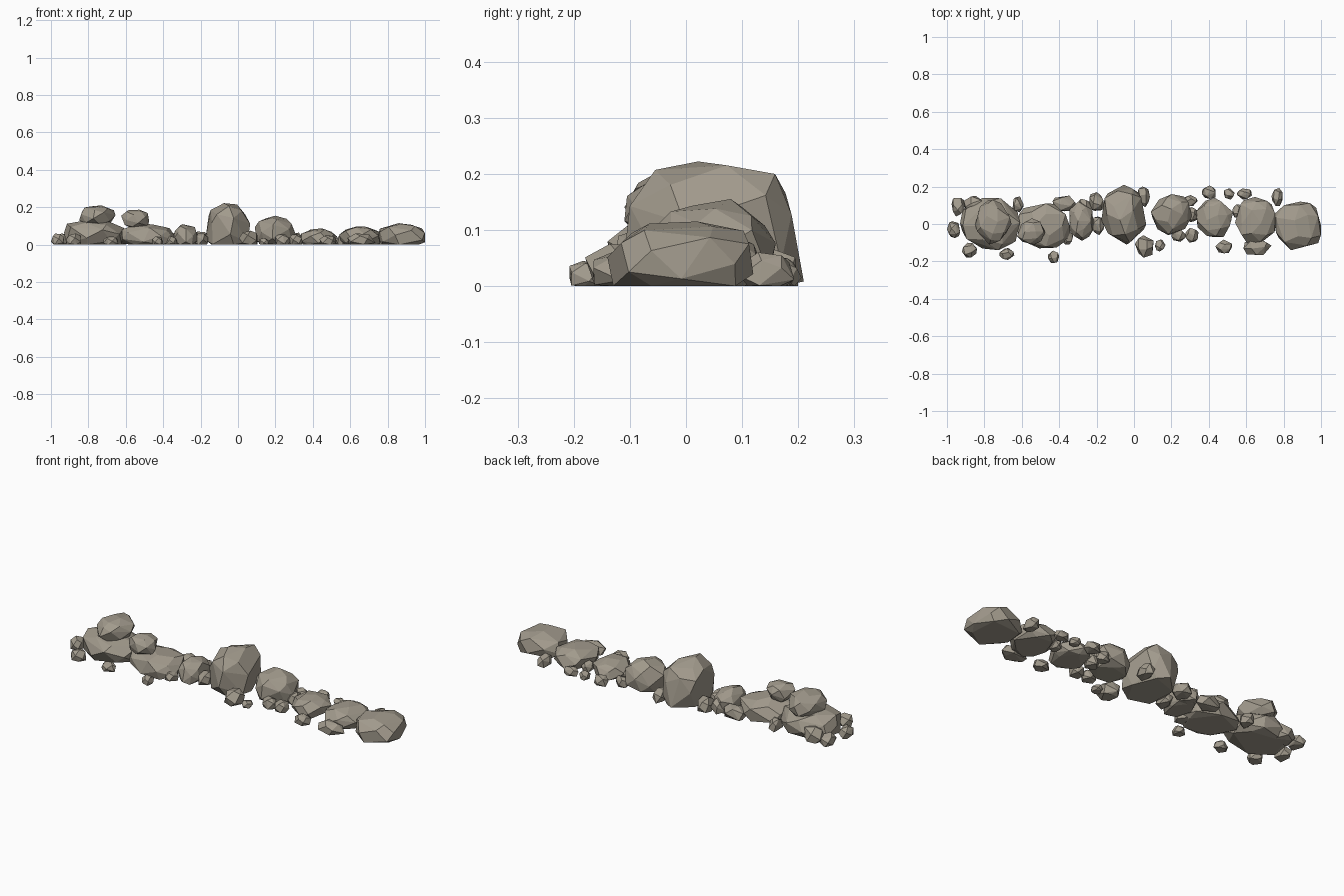
import bpy, bmesh, math, random
from mathutils import Vector

stone = bpy.data.materials.new("warm_grey_stone")
stone.diffuse_color = (0.36, 0.325, 0.265, 1)


def rock(name, x, y, rx, ry, z0, z1, seed, points=30, cut=-0.6, square=0.75):
    """Faceted boulder: hull of jittered sphere points, sliced flat below, fitted to its box."""
    rng = random.Random(seed)
    pts = []
    spin = rng.uniform(0, 6.28)
    for i in range(points):
        h = 1 - 2 * (i + 0.5) / points
        a = spin + i * 2.39996 + rng.uniform(-0.25, 0.25)
        r = math.sqrt(1 - h * h)
        s = rng.uniform(0.9, 1.05)
        z = math.copysign(abs(h) ** square, h) * s
        pts.append(Vector((r * math.cos(a) * s, r * math.sin(a) * s, max(z, cut))))
    lo = [min(p[k] for p in pts) for k in range(3)]
    hi = [max(p[k] for p in pts) for k in range(3)]
    box = ((x - rx, x + rx), (y - ry, y + ry), (z0, z1))
    bm = bmesh.new()
    for p in pts:
        bm.verts.new([b[0] + (p[k] - lo[k]) / (hi[k] - lo[k]) * (b[1] - b[0])
                      for k, b in enumerate(box)])
    hull = bmesh.ops.convex_hull(bm, input=bm.verts)
    loose = [v for v in bm.verts if not v.link_faces]
    bmesh.ops.delete(bm, geom=loose, context='VERTS')
    # merge nearly flat neighbours into larger facets
    bmesh.ops.dissolve_limit(bm, angle_limit=math.radians(9), verts=bm.verts, edges=bm.edges)
    bmesh.ops.recalc_face_normals(bm, faces=bm.faces)
    me = bpy.data.meshes.new(name)
    bm.to_mesh(me)
    bm.free()
    me.materials.append(stone)
    bpy.context.collection.objects.link(bpy.data.objects.new(name, me))


# large ground boulders: x, y, half width, half depth, height
boulders = [
    (-0.77, 0.00, 0.16, 0.14, 0.13),
    (-0.48, -0.01, 0.14, 0.12, 0.115),
    (-0.28, 0.015, 0.065, 0.105, 0.11),
    (0.20, 0.05, 0.11, 0.11, 0.155),
    (0.43, 0.035, 0.10, 0.105, 0.087),
    (0.65, 0.02, 0.11, 0.125, 0.097),
    (0.873, -0.01, 0.127, 0.13, 0.115),
]
for i, (x, y, rx, ry, h) in enumerate(boulders):
    rock(f"boulder_{i + 1}", x, y, rx, ry, 0, h, 10 + i)

# tall middle boulder
rock("tall_boulder", -0.055, 0.05, 0.12, 0.16, 0, 0.222, 5, 32, -0.5, 0.6)

# rocks resting on top of others
rock("upper_rock_left", -0.752, 0.01, 0.097, 0.12, 0.105, 0.21, 31, 28, -0.75)
rock("upper_rock_right", -0.55, -0.04, 0.075, 0.07, 0.095, 0.187, 32, 24, -0.75)

# small stones along the front side: x, y, half width, half depth, height
front_stones = [
    (-0.965, -0.03, 0.035, 0.045, 0.06),
    (-0.88, -0.14, 0.04, 0.04, 0.06),
    (-0.68, -0.16, 0.04, 0.032, 0.045),
    (-0.43, -0.175, 0.03, 0.033, 0.045),
    (-0.36, -0.07, 0.035, 0.04, 0.05),
    (-0.195, -0.01, 0.035, 0.05, 0.06),
    (0.055, -0.12, 0.05, 0.06, 0.075),
    (0.14, -0.115, 0.028, 0.032, 0.035),
    (0.24, -0.06, 0.04, 0.035, 0.055),
    (0.31, -0.06, 0.035, 0.04, 0.055),
    (0.48, -0.12, 0.045, 0.037, 0.05),
    (0.66, -0.12, 0.075, 0.045, 0.06),
]
# small stones along the back side
back_stones = [
    (-0.94, 0.09, 0.035, 0.05, 0.06),
    (-0.85, 0.10, 0.06, 0.05, 0.08),
    (-0.62, 0.105, 0.03, 0.043, 0.06),
    (-0.37, 0.11, 0.065, 0.042, 0.065),
    (-0.27, 0.09, 0.045, 0.045, 0.07),
    (-0.20, 0.12, 0.04, 0.05, 0.07),
    (0.05, 0.145, 0.035, 0.055, 0.065),
    (0.31, 0.05, 0.04, 0.04, 0.065),
    (0.30, 0.125, 0.04, 0.03, 0.055),
    (0.40, 0.17, 0.036, 0.036, 0.05),
    (0.51, 0.16, 0.028, 0.03, 0.04),
    (0.59, 0.16, 0.04, 0.03, 0.045),
    (0.765, 0.145, 0.03, 0.048, 0.06),
    (0.55, 0.07, 0.025, 0.035, 0.05),
]
for side, table in (("front", front_stones), ("back", back_stones)):
    for i, (x, y, rx, ry, h) in enumerate(table):
        rock(f"{side}_stone_{i + 1}", x, y, rx, ry, 0, h, 60 + i + len(table) * 7, 16, -0.55)
